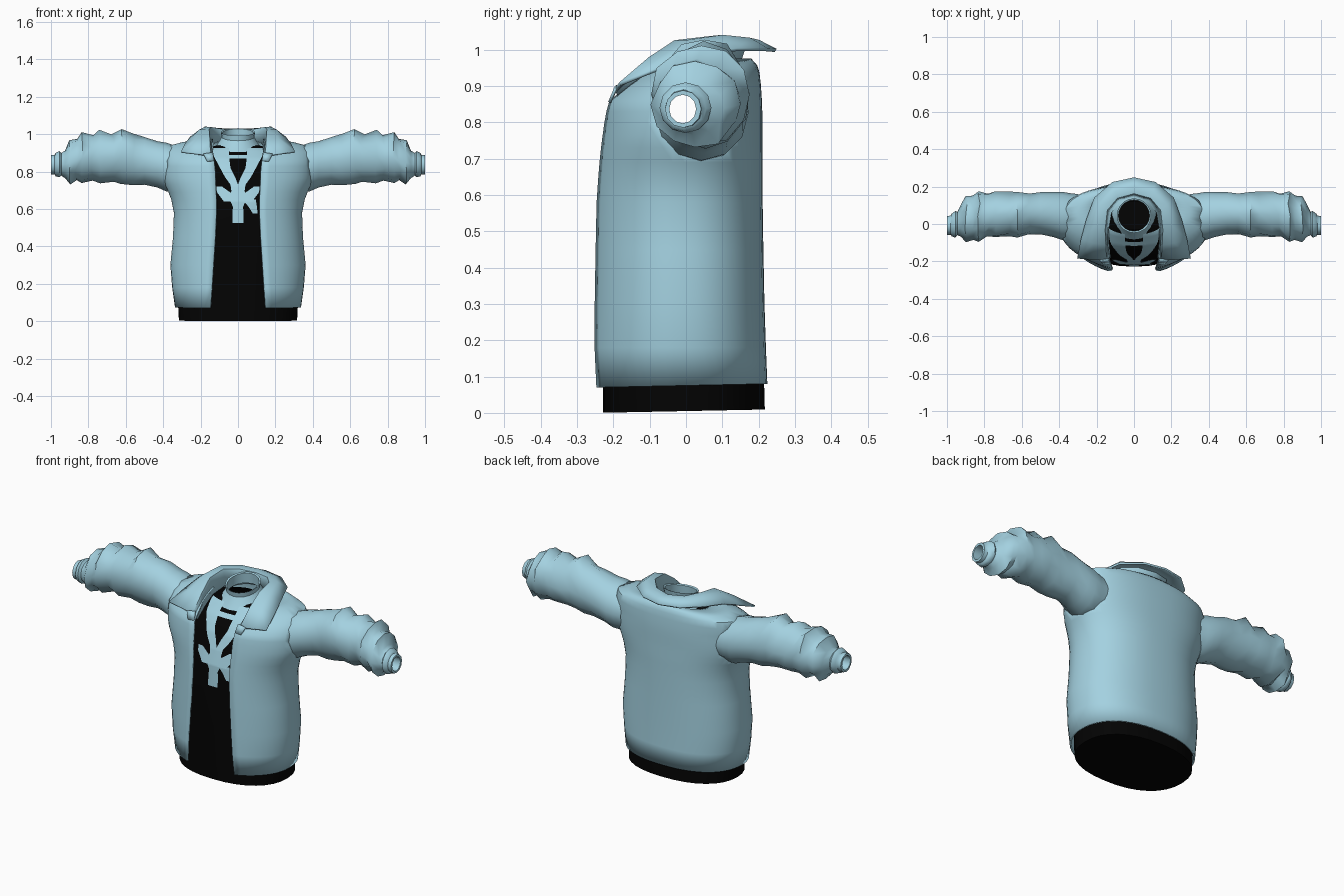
import bpy, bmesh, math, random
from mathutils import Vector
from mathutils.bvhtree import BVHTree

random.seed(4)
if "Cube" in bpy.data.objects:
    bpy.data.objects.remove(bpy.data.objects["Cube"])


def material(name, rgb):
    m = bpy.data.materials.new(name)
    m.use_nodes = True
    m.diffuse_color = (*rgb, 1)
    bsdf = m.node_tree.nodes["Principled BSDF"]
    bsdf.inputs["Base Color"].default_value = (*rgb, 1)
    bsdf.inputs["Roughness"].default_value = 0.9
    return m


BLUE = material("pale blue", (0.37, 0.64, 0.75))
BLACK = material("black", (0.001, 0.001, 0.001))


def finish(name, bm, mat, mirror=False, thick=0, angle=40, offset=-1):
    me = bpy.data.meshes.new(name)
    bmesh.ops.recalc_face_normals(bm, faces=bm.faces)
    bm.to_mesh(me)
    ob = bpy.data.objects.new(name, me)
    bpy.context.collection.objects.link(ob)
    me.materials.append(mat)
    if mirror:
        mod = ob.modifiers.new("mirror", 'MIRROR')
        mod.merge_threshold = 0.002
    if thick:
        mod = ob.modifiers.new("cloth", 'SOLIDIFY')
        mod.thickness = thick
        mod.offset = offset
    bpy.ops.object.select_all(action='DESELECT')
    ob.select_set(True)
    bpy.context.view_layer.objects.active = ob
    bpy.ops.object.shade_smooth_by_angle(angle=math.radians(angle))


def loft(rows, closed=True):
    """Skin a list of equally long point rows."""
    bm = bmesh.new()
    grid = [[bm.verts.new(p) for p in row] for row in rows]
    n = len(grid[0])
    for a, b in zip(grid, grid[1:]):
        for i in range(n if closed else n - 1):
            j = (i + 1) % n
            bm.faces.new((a[i], a[j], b[j], b[i]))
    return bm, grid


def cut_armholes(bm, x_min):
    """Open the sides where the sleeves pass through."""
    doomed = []
    for f in bm.faces:
        c = f.calc_center_median()
        if abs(c.x) > x_min and math.hypot(c.y - .025, c.z - .825) < .105:
            doomed.append(f)
    bmesh.ops.delete(bm, geom=doomed, context='FACES')


def oval(a, hx, front, back, e):
    c, s = math.cos(a), math.sin(a)
    x = math.copysign(hx * abs(c) ** e, c)
    y = math.copysign(abs(s) ** e, s)
    return x, (front + back) / 2 + y * (back - front) / 2


# Undershirt: height, half width, front, back
SHIRT = [(0.005, .316, -.228, .217), (.08, .32, -.228, .215), (.3, .325, -.226, .2),
         (.5, .315, -.224, .195), (.64, .31, -.215, .19), (.72, .325, -.192, .185),
         (.76, .325, -.176, .182), (.8, .315, -.16, .18), (.84, .3, -.135, .175),
         (.87, .28, -.112, .17), (.92, .2, -.06, .15), (.945, .09, -.03, .12)]
rows = []
for z, hx, front, back in SHIRT:
    row = []
    for i in range(32):
        x, y = oval(math.tau * i / 32, hx, front, back, .88)
        row.append((x, y, z + (y * .02 if z < .1 else 0)))
    rows.append(row)
shirt, grid = loft(rows)
shirt.faces.new(grid[0])
surface = BVHTree.FromBMesh(shirt)
cut_armholes(shirt, .17)
finish("undershirt", shirt, BLACK)

# Neckband, higher at the back, with a folded inner lip
rows = []
for z, r in [(.925, .128), (.95, .108), (.985, .087), (1.012, .092), (1.008, .083), (.95, .088)]:
    ring = [math.tau * i / 20 for i in range(20)]
    rows.append([(r * math.cos(a), .045 + r * math.sin(a), z + .02 * math.sin(a)) for a in ring])
finish("neckband", loft(rows)[0], BLUE)


# Printed straps and pendant, as thin plates that follow the shirt
def print_strip(name, points, mirror=False):
    """points: x, z, half width"""
    rows = []
    for (x0, z0, w0), (x1, z1, w1) in zip(points, points[1:]):
        for k in range(7):
            t = k / 6
            x, z, w = x0 + (x1 - x0) * t, z0 + (z1 - z0) * t, w0 + (w1 - w0) * t
            row = []
            for u in (-1, -.5, 0, .5, 1):
                hit = surface.ray_cast(Vector((x + u * w, -1, z)), Vector((0, 1, 0)))[0]
                row.append((x + u * w, (hit.y if hit else 0) - .005, z))
            rows.append(row)
    bm, _ = loft(rows, closed=False)
    bmesh.ops.remove_doubles(bm, verts=bm.verts, dist=.0005)
    finish(name, bm, BLUE, mirror)


print_strip("printed_v_strap", [(.093, .927, .046), (.088, .88, .04), (.068, .82, .028),
                                (.042, .77, .027), (.02, .73, .02), (.018, .7, .018)], True)
print_strip("printed_cross_band", [(0, .89, .07), (0, .87, .06)])
print_strip("printed_lower_strap", [(.1, .72, .015), (.078, .69, .035), (.055, .66, .035),
                                    (.05, .64, .025)], True)
print_strip("printed_side_strap", [(.06, .65, .035), (.08, .61, .022), (.092, .575, .012)])
print_strip("printed_pendant", [(0, .71, .03), (0, .685, .04), (0, .64, .04), (0, .61, .026),
                                (0, .59, .03), (0, .525, .03)])

# Jacket body, one half: height, half width, front, back, opening
JACKET = [(.07, .337, -.272, .224, .148), (.18, .352, -.272, .22, .14),
          (.3, .362, -.268, .216, .132), (.45, .348, -.264, .213, .122),
          (.58, .343, -.26, .211, .116), (.65, .357, -.254, .211, .116),
          (.69, .372, -.25, .211, .118), (.73, .39, -.245, .21, .12),
          (.765, .4, -.24, .21, .121), (.8, .402, -.235, .21, .122),
          (.83, .402, -.23, .21, .125), (.86, .4, -.222, .209, .128),
          (.905, .395, -.165, .206, .135), (.938, .37, -.12, .202, .14),
          (.957, .3, -.085, .196, .14), (.975, .2, -.055, .18, .135)]
rows = []
for z, hx, front, back, gap in JACKET:
    end = math.acos(gap / hx)
    row = []
    for i in range(25):
        a = math.pi / 2 - (math.pi / 2 + end) * i / 24
        x, y = oval(a, hx, front, back, .85 if a > 0 else 1)
        row.append((x if i else 0, y, z + (.01 * (y + .25) / .47 if z < .1 else 0)))
    rows.append(row)
body, _ = loft(rows, closed=False)
cut_armholes(body, .25)
finish("jacket_body", body, BLUE, True, .01)

# Sleeves with crumpled folds: x, lowest y, highest y, lowest z, highest z
SLEEVE = [(.3, -.085, .16, .7, .925), (.345, -.088, .165, .692, .942), (.385, -.085, .172, .695, .955),
          (.43, -.07, .171, .715, .962), (.5, -.055, .17, .73, .985), (.56, -.06, .167, .735, .998),
          (.62, -.07, .17, .742, 1.03), (.67, -.06, .167, .752, .995), (.74, -.077, .175, .742, 1.018),
          (.78, -.067, .168, .752, .99), (.83, -.093, .178, .736, 1.015), (.865, -.083, .147, .752, .97),
          (.895, -.095, .145, .73, .967), (.925, -.068, .105, .765, .912), (.945, -.06, .065, .778, .9),
          (.955, -.073, .07, .77, .91), (.975, -.066, .055, .775, .9), (.98, -.058, .045, .785, .89),
          (1.0, -.058, .042, .785, .888), (1.0, -.046, .028, .797, .876), (.93, -.046, .028, .797, .876)]
rows = []
for x, y0, y1, z0, z1 in SLEEVE:
    crumple = .008 if .55 < x < .92 else 0
    row = []
    for i in range(12):
        a = math.tau * i / 12
        k = random.uniform(-crumple, crumple)
        shift = random.uniform(-crumple, crumple)
        row.append((x + shift,
                    (y0 + y1) / 2 + ((y1 - y0) / 2 + k) * math.cos(a),
                    (z0 + z1) / 2 + ((z1 - z0) / 2 + k) * math.sin(a)))
    rows.append(row)
finish("sleeves", loft(rows)[0], BLUE, True, angle=55)

# Folded collar, one half: base, fold and outer edge from back to front
COLLAR = [[(0, .145, .965), (0, .165, 1.018), (0, .2, 1.022), (0, .247, .998)],
          [(.08, .125, .962), (.09, .14, 1.024), (.1, .175, 1.028), (.115, .222, 1.0)],
          [(.125, .06, .955), (.145, .075, 1.034), (.175, .1, 1.036), (.21, .14, 1.0)],
          [(.14, -.03, .935), (.157, -.03, 1.022), (.205, -.01, 1.02), (.254, .02, .982)],
          [(.138, -.1, .9), (.153, -.11, .965), (.215, -.1, .975), (.282, -.08, .945)],
          [(.13, -.18, .855), (.15, -.193, .885), (.22, -.188, .895), (.303, -.182, .905)]]
bm, _ = loft(COLLAR, closed=False)
finish("collar", bm, BLUE, True, .01, angle=60, offset=0)

# Lapel tabs below the collar points
TAB = [[(.135, -.185, .9), (.185, -.19, .893)], [(.128, -.205, .855), (.165, -.207, .853)]]
bm, _ = loft(TAB, closed=False)
finish("lapel_tabs", bm, BLUE, True, .008)
